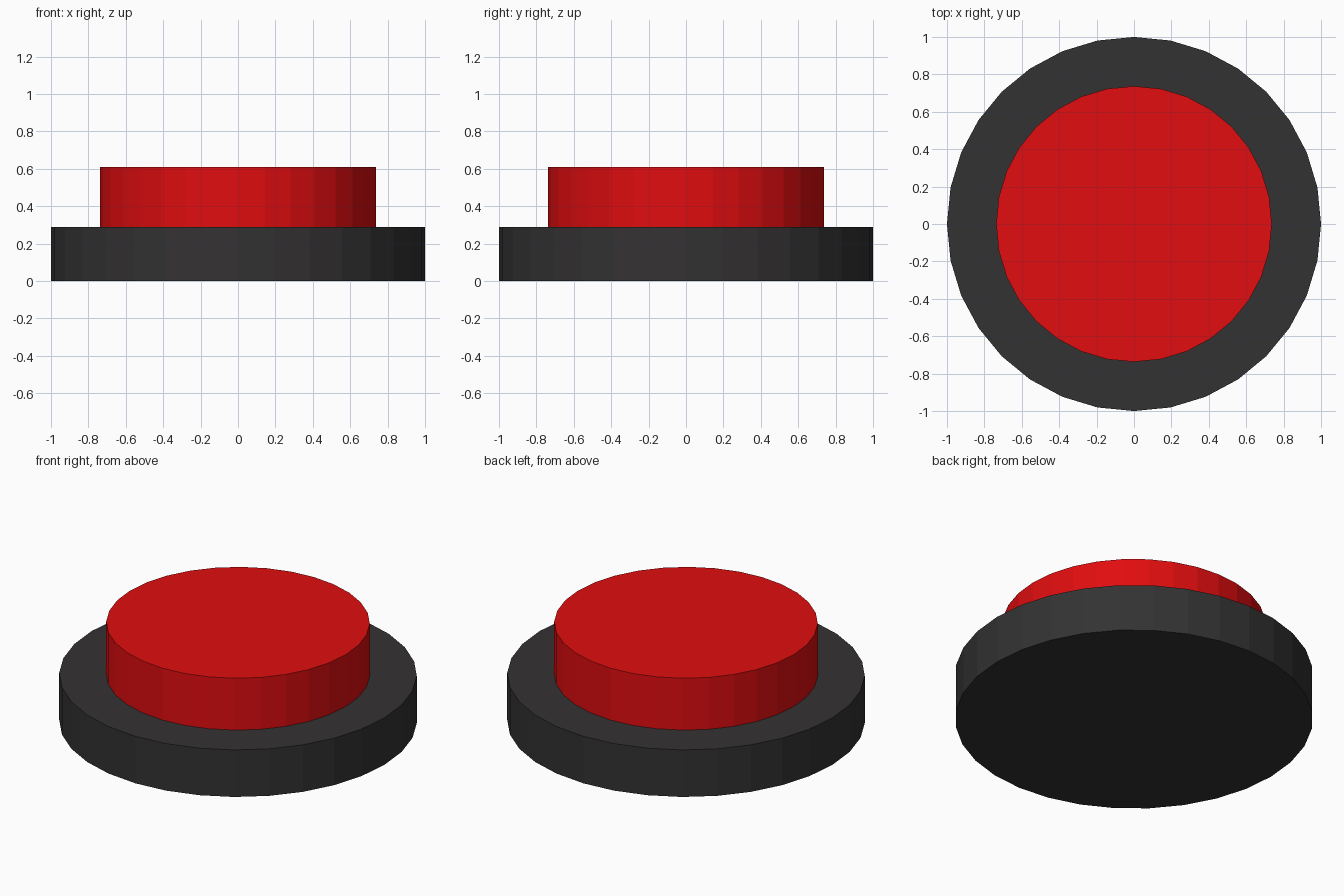
import bpy

if "Cube" in bpy.data.objects:
    bpy.data.objects.remove(bpy.data.objects["Cube"])


def disc(name, radius, bottom, top, color):
    """Flat-shaded 32-sided cylinder between two heights."""
    bpy.ops.mesh.primitive_cylinder_add(
        vertices=32, radius=radius, depth=top - bottom,
        location=(0, 0, (bottom + top) / 2))
    obj = bpy.context.object
    obj.name = name
    mat = bpy.data.materials.new(name + "_color")
    mat.diffuse_color = (*color, 1)
    mat.use_nodes = True
    mat.node_tree.nodes["Principled BSDF"].inputs["Base Color"].default_value = mat.diffuse_color
    obj.data.materials.append(mat)
    return obj


# Dark housing
disc("base", 1.0, 0.0, 0.29, (0.034, 0.032, 0.033))

# Red push button, seated on the housing
disc("button", 0.737, 0.28, 0.61, (0.75, 0.004, 0.005))
